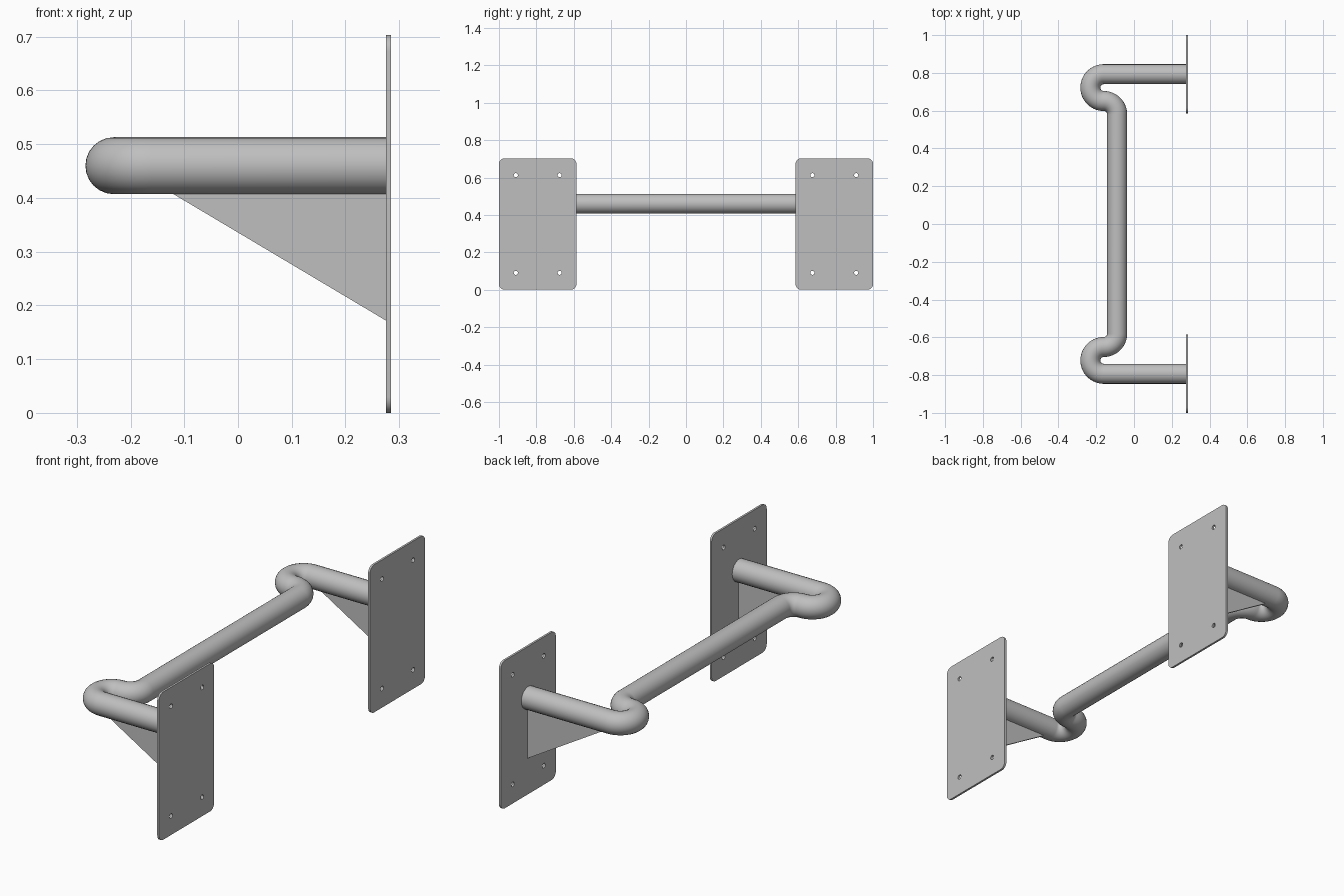
import bpy
from math import pi, sin, cos, radians
from mathutils import Vector

if "Cube" in bpy.data.objects:
    bpy.data.objects.remove(bpy.data.objects["Cube"], do_unlink=True)

# Main dimensions
TUBE_R, TUBE_Z = 0.053, 0.46
ARM_Y, BEND_X, BEND_R = 0.793, -0.16, 0.071
PLATE_W, PLATE_H, PLATE_T = 0.414, 0.703, 0.01
PLATE_X = 0.28
INNER_X = PLATE_X - PLATE_T / 2

steel = bpy.data.materials.new("grey steel")
steel.use_nodes = True
grey = (0.52, 0.52, 0.52, 1)
steel.diffuse_color = grey
steel.node_tree.nodes["Principled BSDF"].inputs["Base Color"].default_value = grey


def arc(cx, cy, r, start, end, steps):
    """Points along a circular arc, angles in degrees."""
    angles = [radians(start + (end - start) * i / steps) for i in range(steps + 1)]
    return [(cx + r * cos(a), cy + r * sin(a)) for a in angles]


def add_spline(curve, points, closed):
    spline = curve.splines.new("POLY")
    spline.points.add(len(points) - 1)
    for p, (x, y) in zip(spline.points, points):
        p.co = (x, y, 0, 1)
    spline.use_cyclic_u = closed


def curve_to_mesh(name, curve, location, rotation=(0, 0, 0)):
    """Place a curve, turn it into a mesh and shade it."""
    obj = bpy.data.objects.new(name, curve)
    bpy.context.collection.objects.link(obj)
    obj.location, obj.rotation_euler = location, rotation
    bpy.ops.object.select_all(action="DESELECT")
    obj.select_set(True)
    bpy.context.view_layer.objects.active = obj
    bpy.ops.object.convert(target="MESH")
    obj = bpy.context.view_layer.objects.active
    obj.data.materials.clear()
    obj.data.materials.append(steel)
    bpy.ops.object.shade_smooth_by_angle(angle=radians(35))
    return obj


# Bent tube: arm, U bend, reverse bend, then the long bar, mirrored in y
u_y = ARM_Y - BEND_R
half = [(INNER_X, ARM_Y)]
half += arc(BEND_X, u_y, BEND_R, 90, 270, 28)
half += arc(BEND_X, u_y - 2 * BEND_R, BEND_R, 90, 0, 14)[1:]
tube = bpy.data.curves.new("tube_path", "CURVE")
tube.dimensions = "3D"
tube.twist_mode = "Z_UP"
tube.bevel_depth = TUBE_R
tube.bevel_resolution = 10
tube.use_fill_caps = True
add_spline(tube, half + [(x, -y) for x, y in reversed(half)], False)
curve_to_mesh("bent_tube", tube, (0, 0, TUBE_Z))


# Rounded mounting plate with four bolt holes
def mounting_plate(name, y):
    curve = bpy.data.curves.new(name + "_outline", "CURVE")
    curve.dimensions = "2D"
    curve.fill_mode = "BOTH"
    curve.extrude = PLATE_T / 2
    r = 0.03
    w, h = PLATE_W / 2 - r, PLATE_H / 2 - r
    outline = []
    for i, (sx, sy) in enumerate([(1, 1), (-1, 1), (-1, -1), (1, -1)]):
        outline += arc(sx * w, sy * h, r, 90 * i, 90 * i + 90, 8)
    add_spline(curve, outline, True)
    for sx in (-1, 1):
        for sy in (-1, 1):
            add_spline(curve, arc(sx * 0.117, sy * 0.261, 0.011, 0, 360, 20)[:-1], True)
    curve_to_mesh(name, curve, (PLATE_X, y, PLATE_H / 2), (pi / 2, 0, pi / 2))


# Triangular gusset under each arm
def gusset(name, y):
    profile = [(-0.125, 0.41), (INNER_X, 0.172), (INNER_X, 0.41)]
    t = 0.005
    verts = [Vector((x, y + s * t, z)) for s in (-1, 1) for x, z in profile]
    faces = [(0, 1, 2), (5, 4, 3), (0, 3, 4, 1), (1, 4, 5, 2), (2, 5, 3, 0)]
    mesh = bpy.data.meshes.new(name)
    mesh.from_pydata(verts, [], faces)
    mesh.materials.append(steel)
    bpy.context.collection.objects.link(bpy.data.objects.new(name, mesh))


for label, side in (("front", -1), ("back", 1)):
    mounting_plate(label + "_mounting_plate", side * ARM_Y)
    gusset(label + "_gusset", side * ARM_Y)
